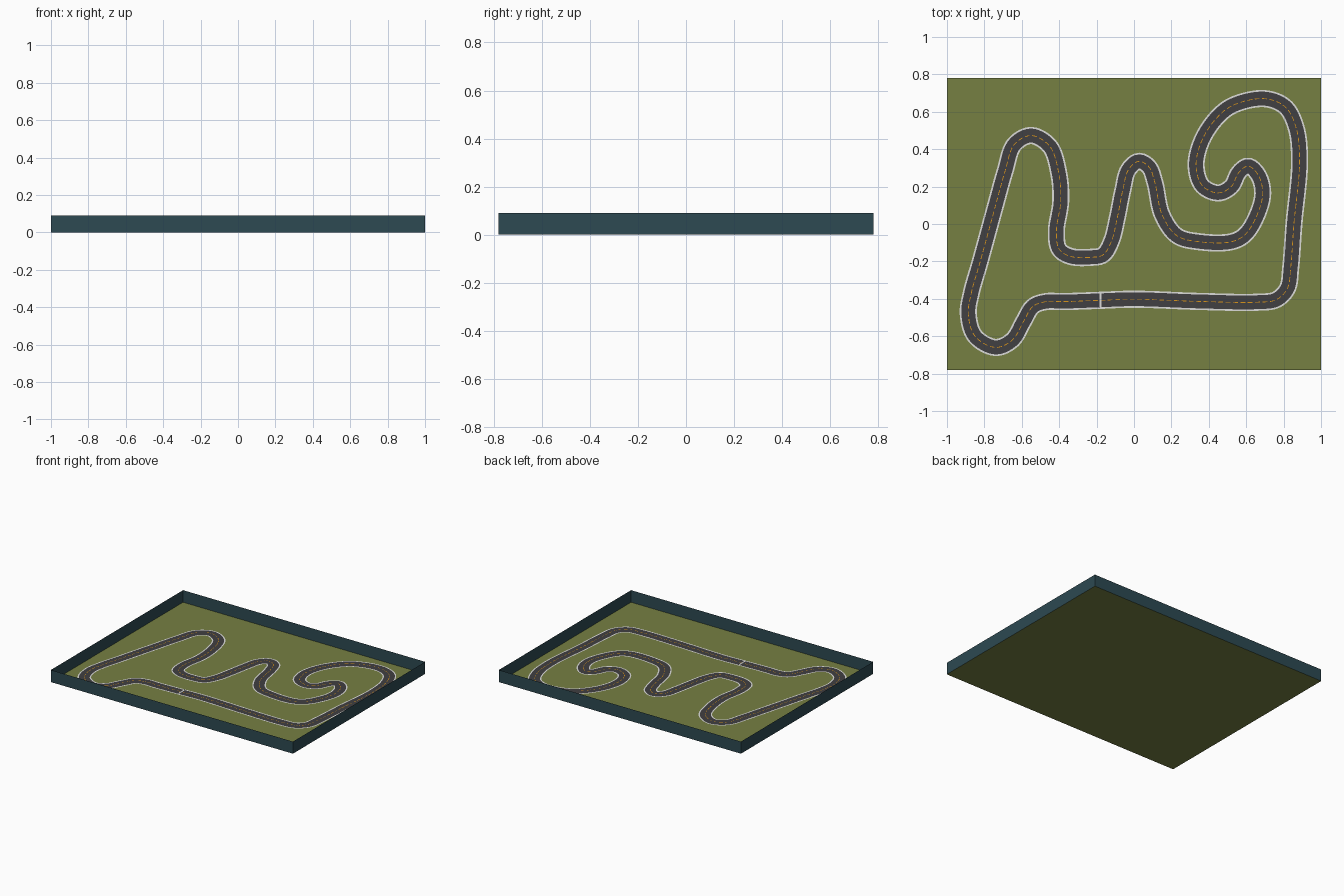
import bpy
from mathutils import Vector

if "Cube" in bpy.data.objects:
    bpy.data.objects.remove(bpy.data.objects["Cube"])


def material(name, rgb):
    m = bpy.data.materials.new(name)
    m.diffuse_color = (*rgb, 1)
    m.use_nodes = True
    m.node_tree.nodes["Principled BSDF"].inputs["Base Color"].default_value = m.diffuse_color
    return m


grass = material("grass olive", (0.18, 0.215, 0.055))
wall_mat = material("wall slate", (0.026, 0.068, 0.085))
asphalt = material("asphalt grey", (0.052, 0.050, 0.054))
white = material("line white", (0.72, 0.72, 0.70))
orange = material("dash orange", (0.70, 0.30, 0.01))


def add_mesh(name, verts, faces, mat):
    me = bpy.data.meshes.new(name)
    me.from_pydata(verts, [], faces)
    me.materials.append(mat)
    ob = bpy.data.objects.new(name, me)
    bpy.context.collection.objects.link(ob)
    return ob


# Ground sheet and thin surrounding walls
HX, HY, HZ = 1.0, 0.78, 0.09
corners = [(-HX, -HY), (HX, -HY), (HX, HY), (-HX, HY)]
low = [(x, y, 0) for x, y in corners]
add_mesh("ground", low, [(0, 1, 2, 3)], grass)
add_mesh("border_walls", low + [(x, y, HZ) for x, y in corners],
         [(i, (i + 1) % 4, (i + 1) % 4 + 4, i + 4) for i in range(4)], wall_mat)

# Centre line of the circuit, counter-clockwise from the start line
path = [(-.18, -.408), (0, -.402), (.35, -.414), (.66, -.418), (.76, -.405),
        (.82, -.345), (.838, -.23), (.855, 0), (.885, .33), (.868, .51),
        (.81, .625), (.70, .67), (.53, .635), (.44, .565), (.36, .44),
        (.332, .31), (.365, .205), (.45, .166), (.52, .20), (.56, .275),
        (.61, .31), (.665, .26), (.688, .16), (.65, .03), (.59, -.06),
        (.52, -.095), (.35, -.095), (.23, -.063), (.15, .05), (.112, .22),
        (.08, .305), (.025, .335), (-.03, .29), (-.06, .18), (-.09, .03),
        (-.12, -.09), (-.165, -.165), (-.23, -.178), (-.34, -.173), (-.40, -.135),
        (-.415, -.04), (-.392, .12), (-.402, .27), (-.45, .415), (-.55, .473),
        (-.64, .425), (-.69, .28), (-.74, .1), (-.822, -.2), (-.87, -.37),
        (-.886, -.48), (-.85, -.60), (-.74, -.66), (-.65, -.62), (-.59, -.52),
        (-.54, -.44), (-.47, -.415), (-.38, -.415)]
P = [Vector(p) for p in path]
n = len(P)


def spline(i, t):
    """Closed centripetal Catmull-Rom segment from P[i] to P[i+1]."""
    q = [P[(i + k) % n] for k in (-1, 0, 1, 2)]
    k = [0.0]
    for a, b in zip(q, q[1:]):
        k.append(k[-1] + (b - a).length ** 0.5)
    u = k[1] + t * (k[2] - k[1])
    for level in (1, 2):
        q = [q[j] + (q[j + 1] - q[j]) * ((u - k[j]) / (k[j + level] - k[j]))
             for j in range(len(q) - 1)] if level == 1 else \
            [q[j] + (q[j + 1] - q[j]) * ((u - k[j]) / (k[j + 2] - k[j]))
             for j in range(len(q) - 1)]
    return q[0] + (q[1] - q[0]) * ((u - k[1]) / (k[2] - k[1]))


# Resample evenly along the length
dense = [spline(i, s / 30) for i in range(n) for s in range(30)]
dense.append(dense[0])
dist = [0.0]
for a, b in zip(dense, dense[1:]):
    dist.append(dist[-1] + (b - a).length)
N, pts, j = 600, [], 0
for i in range(N):
    d = dist[-1] * i / N
    while dist[j + 1] < d:
        j += 1
    pts.append(dense[j].lerp(dense[j + 1], (d - dist[j]) / (dist[j + 1] - dist[j])))
normals = []
for i in range(N):
    t = (pts[(i + 1) % N] - pts[i - 1]).normalized()
    normals.append(Vector((-t.y, t.x)))


def ribbon(name, a, b, z, mat, keep=lambda i: True):
    """Flat strip along the circuit between side offsets a and b."""
    verts = []
    for p, m in zip(pts, normals):
        verts += [(*(p + m * a), z), (*(p + m * b), z)]
    faces = []
    for i in range(N):
        k = (i + 1) % N
        if keep(i):
            faces.append((2 * i + 1, 2 * i, 2 * k, 2 * k + 1))
    return add_mesh(name, verts, faces, mat)


# Road, edge lines, centre dashes
W, E = 0.046, 0.009
ribbon("road", -W + E, W - E, 0.003, asphalt)
ribbon("left_edge_line", W - E, W, 0.003, white)
ribbon("right_edge_line", -W, -W + E, 0.003, white)
ribbon("centre_dashes", -0.002, 0.002, 0.0045, orange, lambda i: i % 3 < 2)

# Start line across the road
sx, sy, h = -0.18, -0.408, W - E
add_mesh("start_line", [(sx - .005, sy - h, .006), (sx + .005, sy - h, .006),
                        (sx + .005, sy + h, .006), (sx - .005, sy + h, .006)],
         [(0, 1, 2, 3)], white)
